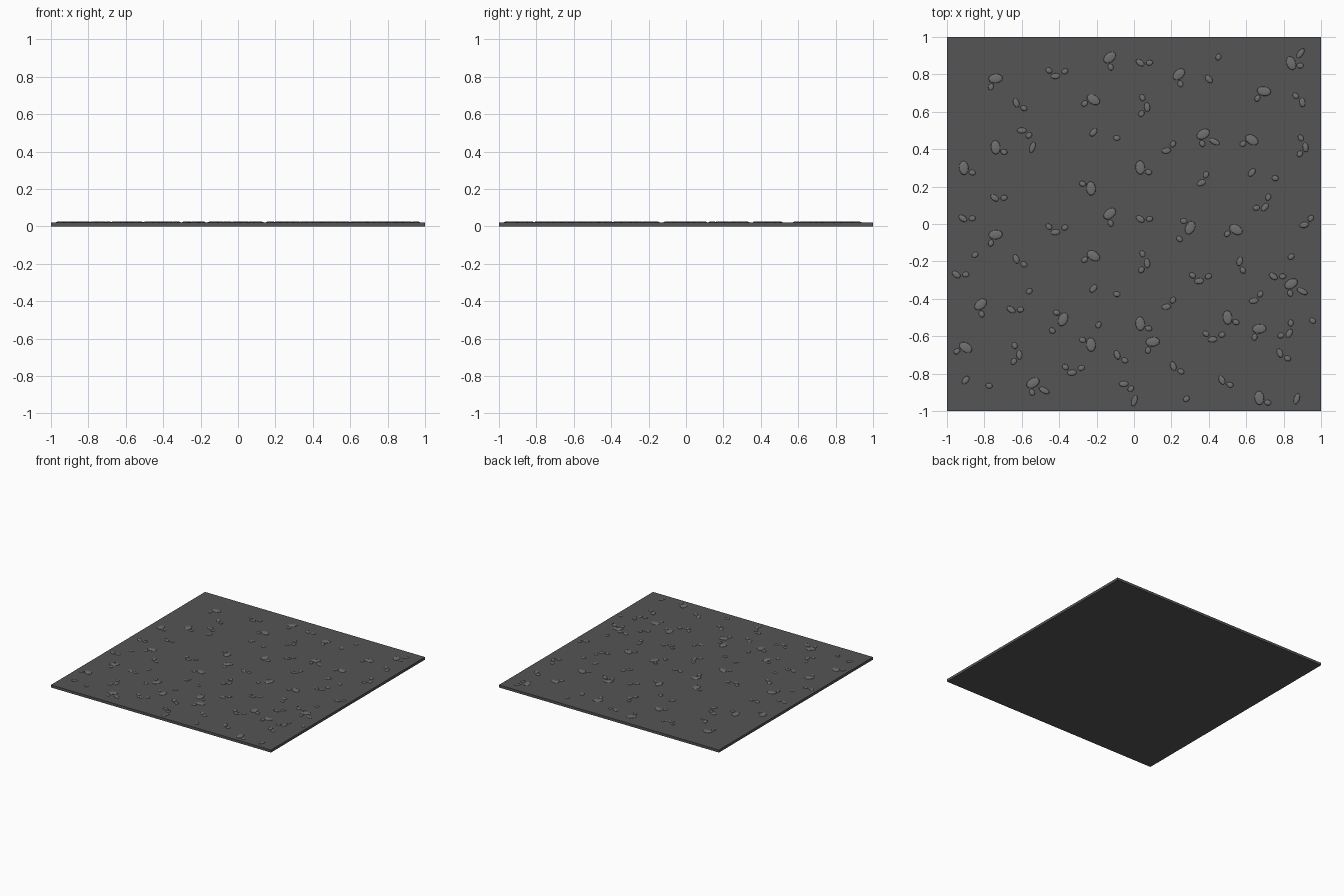
import bpy, bmesh
from math import radians
from mathutils import Matrix

if "Cube" in bpy.data.objects:
    bpy.data.objects.remove(bpy.data.objects["Cube"])

TOP = 0.021      # upper face of the slab
RISE = 0.0055    # half height of a stone
STEP = 0.835     # the gravel pattern repeats down the slab by this much


def material(name, grey):
    m = bpy.data.materials.new(name)
    m.diffuse_color = (grey, grey, grey, 1)
    m.use_nodes = True
    m.node_tree.nodes["Principled BSDF"].inputs["Base Color"].default_value = m.diffuse_color
    return m


def finish(name, bm, mat, smooth=False):
    mesh = bpy.data.meshes.new(name)
    bm.to_mesh(mesh)
    bm.free()
    for p in mesh.polygons:
        p.use_smooth = smooth
    mesh.materials.append(mat)
    bpy.context.collection.objects.link(bpy.data.objects.new(name, mesh))


# Ground slab
bm = bmesh.new()
bmesh.ops.create_cube(bm, size=1, matrix=Matrix.Translation((0, 0, TOP / 2))
                      @ Matrix.Diagonal((2, 2, TOP, 1)))
finish("road_slab", bm, material("asphalt", 0.09))

stones = bmesh.new()


def stone(length, width):
    """Make a stamp for one flattened stone of a given size."""
    def put(base, x=0, y=0, ang=0):
        m = base @ Matrix.Translation((x, y, 0)) @ Matrix.Rotation(radians(ang), 4, "Z")
        if max(abs(m.translation.x), abs(m.translation.y)) < 0.965:
            bmesh.ops.create_uvsphere(
                stones, u_segments=12, v_segments=8, radius=1,
                matrix=m @ Matrix.Diagonal((length / 2, width / 2, RISE, 1)))
    return put


big = stone(0.076, 0.05)
med = stone(0.051, 0.031)
slim = stone(0.062, 0.029)
small = stone(0.037, 0.029)


def at(x, y, rot=0):
    return Matrix.Translation((x, y, TOP)) @ Matrix.Rotation(radians(rot), 4, "Z")


# Small clusters, each placed by a frame
def large_pair(f):
    big(f, ang=5)
    small(f, -.025, -.045, 75)


def large_trio(f):
    big(f, ang=30)
    small(f, -.005, -.05, 110)
    slim(f, .06, -.04, -27)


def small_pair(f):
    med(f, ang=-35)
    small(f, .05, 0, 10)


def small_trio(f):
    med(f, ang=5)
    small(f, -.035, .03, -35)
    small(f, .05, .025, 25)


def scattered_pair(f):
    med(f, ang=50)
    small(f, .125, -.03, -10)


def trailing_trio(f):
    med(f)
    small(f, .038, -.026, 40)
    slim(f, .057, -.09, 72)


# Recurring groups of clusters
def group_a(x, y):
    large_pair(at(x, y, -37))
    scattered_pair(at(x, y - .175))
    small_trio(at(x + .287, y - .04, 90))


def group_b(x, y):
    large_pair(at(x, y))
    small_trio(at(x + .32, y + .013))
    small_pair(at(x + .11, y - .13, -35))


def group_c(x, y):
    large_pair(at(x, y, 90))
    small_pair(at(x + .14, y + .09, 45))


def group_d(x, y):
    large_pair(at(x, y, 35))
    small_pair(at(x + .163, y - .028))


def group_e(x, y):
    f = at(x, y)
    big(f, ang=65)
    small(f, -.034, .036, -10)
    small(f, -.057, -.06, 140)
    small_trio(at(x + .048, y - .285))


# Pattern repeated twice along y
for dy in (0, -STEP):
    group_a(-.217, .665 + dy)
    group_b(-.74, .778 + dy)
    group_c(.033, .302 + dy)
    group_d(-.13, .89 + dy)
    large_pair(at(-.23, .19 + dy, -90))

# The same groups elsewhere
group_a(.63, .45)
group_a(-.90, -.66)
group_b(.10, -.63)
group_b(.67, -.56)
group_c(.50, -.50)
group_d(-.82, -.43)
group_e(.30, -.02)
group_e(-.38, -.51)

# Single clusters filling the gaps
REST = {
    large_pair: [(-.91, .30, 90), (-.74, .41, 90), (.67, -.93, 90),
                 (.695, .71, -14), (.545, -.03, -35), (.24, .80, 38)],
    large_trio: [(.37, .48), (-.54, -.85), (.84, -.32), (.84, .86, 80)],
    small_pair: [(-.915, .03), (-.745, .14), (-.95, -.27), (.745, -.28),
                 (-.09, -.70, -35), (.565, -.20, -70), (.47, -.835, -30),
                 (.90, .65, 135), (.91, -.005, 45), (.36, .22, 60)],
    small_trio: [(.83, -.585, 55), (.70, .09, 45)],
    trailing_trio: [(-.60, .50), (-.055, -.855)],
    scattered_pair: [(.40, .775, 80)],
    slim: [(.87, -.935, 72)],
    small: [(-.85, -.165, 35), (-.56, -.36, 35), (.28, -.935, 35),
            (.84, -.175, 35), (-.19, -.54, 60)],
}
for cluster, places in REST.items():
    for p in places:
        cluster(at(*p))

finish("bedded_stones", stones, material("stone", 0.16), True)
